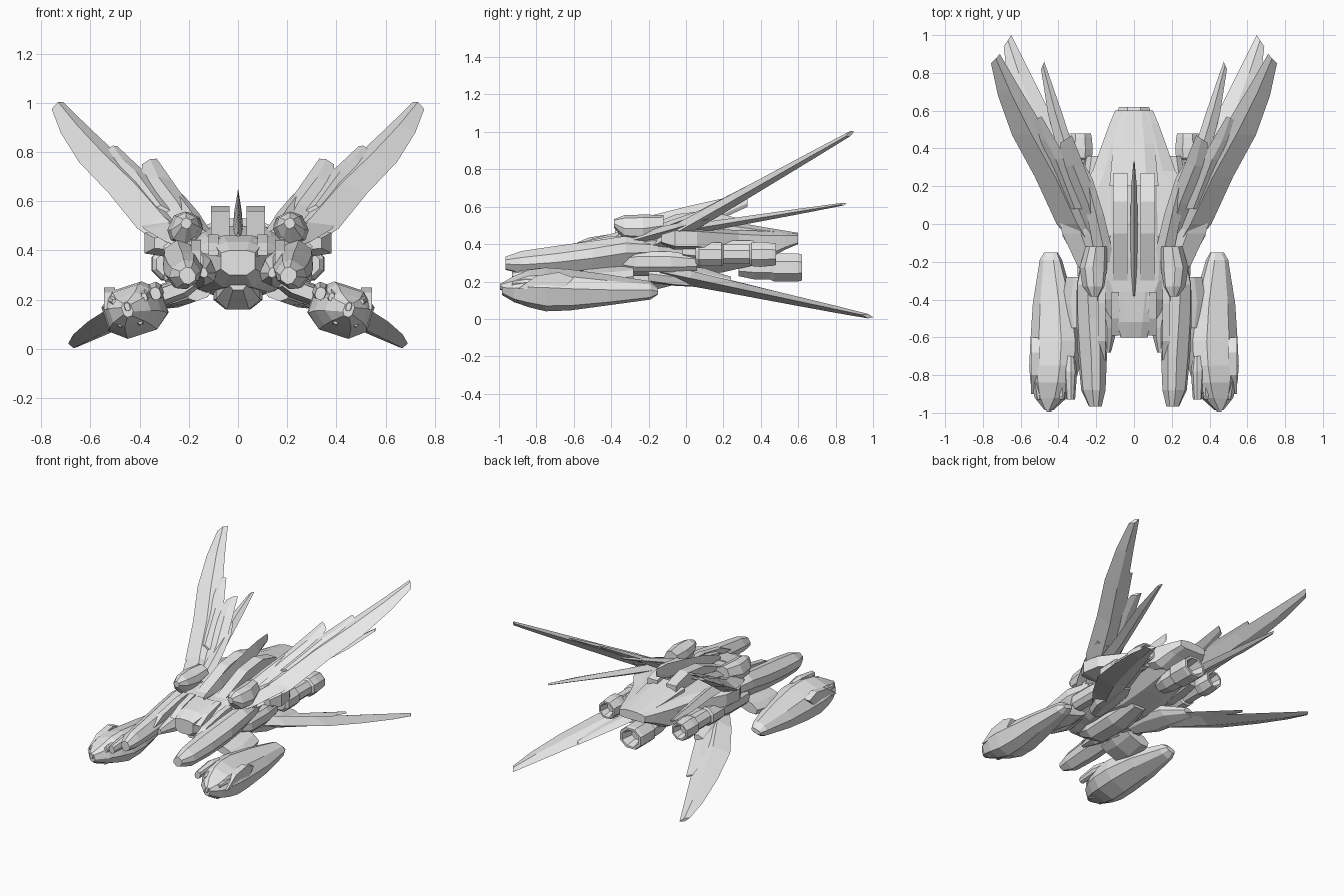
import bpy, bmesh, math

mat = bpy.data.materials.new("light_grey")
mat.diffuse_color = (0.8, 0.8, 0.8, 1)


def loft(name, rings, mirror=True, closed_ends=True):
    """Skin a list of equal-length point rings, optionally copied to -x."""
    bm = bmesh.new()
    for s in ((1, -1) if mirror else (1,)):
        vs = [[bm.verts.new((s * p[0], p[1], p[2])) for p in r] for r in rings]
        n = len(vs[0])
        for a, b in zip(vs, vs[1:]):
            for i in range(n):
                j = (i + 1) % n
                bm.faces.new((a[i], a[j], b[j], b[i]))
        if closed_ends:
            bm.faces.new(vs[0][::-1])
            bm.faces.new(vs[-1])
    bmesh.ops.recalc_face_normals(bm, faces=bm.faces)
    me = bpy.data.meshes.new(name)
    bm.to_mesh(me)
    bm.free()
    me.materials.append(mat)
    ob = bpy.data.objects.new(name, me)
    bpy.context.collection.objects.link(ob)
    return ob


def section(y, cx, cz, a, b, tilt=0, c=0.5):
    """Chamfered box ring across y; tilt turns it."""
    t = math.radians(tilt)
    pts = []
    for u, v in ((1, c), (c, 1), (-c, 1), (-1, c), (-1, -c), (-c, -1), (c, -1), (1, -c)):
        px, pz = u * a, v * b
        pts.append((cx + px * math.cos(t) - pz * math.sin(t), y,
                    cz + px * math.sin(t) + pz * math.cos(t)))
    return pts


def hull(name, stations, mirror=False, tilt=0, c=0.5):
    """stations: (y, centre x, half width, low z, high z)"""
    return loft(name, [section(y, cx, (lo + hi) / 2, w, (hi - lo) / 2, tilt, c)
                       for y, cx, w, lo, hi in stations], mirror)


def blade(name, stations, z0, slope, thick):
    """Diamond-section feather lying in the plane z = z0 + slope*y.
    stations: (inner x, inner y, outer x, outer y)"""
    rings = []
    for k, (xi, yi, xo, yo) in enumerate(stations):
        t = thick * (1 - 0.75 * k / (len(stations) - 1))
        xm, ym = xi * .55 + xo * .45, yi * .55 + yo * .45
        zm = z0 + slope * ym
        rings.append([(xi, yi, z0 + slope * yi), (xm, ym, zm + t),
                      (xo, yo, z0 + slope * yo), (xm, ym, zm - t)])
    return loft(name, rings)


def engine(name, cx, cz, prof, sx=1.0, mirror=True):
    """Eight-sided stepped barrel, prof: (y, radius)"""
    rings = [[(cx + sx * r * math.cos(math.pi * (i + .5) / 4), y,
               cz + r * math.sin(math.pi * (i + .5) / 4)) for i in range(8)] for y, r in prof]
    return loft(name, rings, mirror)


def side_plate(name, outline, x0, x1, mirror=True):
    """Profile in (y, z) extruded between two x values"""
    return loft(name, [[(x, y, z) for y, z in outline] for x in (x0, x1)], mirror)


# central body
hull("fuselage", [(-.60, 0, .07, .30, .40), (-.50, 0, .12, .25, .43), (-.40, 0, .19, .24, .45),
                  (-.30, 0, .26, .23, .46), (-.18, 0, .27, .23, .48), (0, 0, .21, .22, .50),
                  (.2, 0, .18, .25, .50), (.42, 0, .15, .30, .48)])
hull("rear_hull", [(-.13, 0, .34, .40, .46), (-.06, 0, .38, .37, .49), (.06, 0, .36, .37, .485),
                   (.28, 0, .22, .33, .475), (.42, 0, .17, .31, .47), (.53, 0, .13, .37, .46),
                   (.60, 0, .10, .40, .455)], c=.7)
hull("rear_cap", [(.20, 0, .13, .42, .53), (.42, 0, .11, .42, .49), (.60, 0, .08, .42, .46)])
hull("belly_keel", [(-.52, 0, .04, .24, .34), (-.38, 0, .09, .16, .32), (-.15, 0, .10, .16, .32),
                    (.05, 0, .07, .21, .32)])

# head with brow and cheeks
hull("head_brow", [(-.60, 0, .07, .36, .40), (-.52, 0, .09, .36, .435), (-.36, 0, .12, .38, .46)])
side_plate("head_crest", [(-.59, .38), (-.50, .43), (-.36, .465), (-.36, .40)], .08, .12)
hull("cheek", [(-.68, .14, .015, .29, .33), (-.55, .14, .045, .26, .37), (-.35, .17, .07, .25, .42)], True, -25)

# dorsal fin and back plates
loft("dorsal_fin", [[(w, y, lo), (0, y, hi), (-w, y, lo), (0, y, lo - .02)] for y, lo, hi, w in
                    ((-.38, .46, .48, .005), (-.2, .47, .55, .018), (0, .50, .60, .02),
                     (.2, .56, .645, .015), (.33, .62, .655, .003))], False)
side_plate("back_plate", [(-.30, .46), (-.2, .50), (-.05, .56), (.12, .58), (.27, .54), (.27, .46)], .035, .11)
hull("shoulder_block", [(-.385, .21, .02, .49, .53), (-.33, .215, .05, .43, .55),
                        (-.23, .215, .065, .42, .55), (-.12, .20, .05, .45, .55)], True, 25)
hull("hip_block", [(-.36, .23, .02, .28, .33), (-.27, .25, .05, .25, .36), (-.08, .25, .05, .25, .36),
                   (.06, .24, .03, .26, .34)], True)

# engines
engine("side_engine", .285, .345, [(.05, .05), (.07, .068), (.19, .068), (.20, .056), (.34, .056), (.35, .068),
                                   (.40, .072), (.46, .066), (.48, .062), (.48, .05), (.42, .035)])
engine("centre_engine", 0, .275, [(.28, .05), (.37, .07), (.45, .07), (.47, .081), (.60, .081), (.62, .075),
                                  (.62, .06), (.54, .04)], 1.15, False)
hull("engine_mount", [(-.02, .22, .06, .32, .42), (.12, .22, .07, .30, .42), (.36, .20, .05, .32, .42)], True)

# upper wings: long blade plus shorter feathers
blade("upper_wing", [(.15, -.16, .27, -.17), (.21, .0, .41, .0), (.33, .25, .525, .25),
                     (.46, .48, .645, .47), (.60, .71, .72, .68), (.71, .90, .757, .85)], .49, .57, .055)
blade("inner_feather", [(.13, -.12, .24, -.12), (.19, .12, .31, .10), (.27, .32, .39, .30),
                        (.33, .47, .39, .43)], .505, .57, .035)
blade("middle_feather", [(.26, .08, .38, .08), (.36, .35, .48, .33), (.42, .45, .53, .44),
                         (.49, .57, .53, .55)], .51, .55, .03)
blade("long_feather", [(.18, -.05, .30, -.05), (.28, .28, .37, .26), (.385, .60, .455, .58),
                       (.475, .86, .492, .82)], .475, .165, .03)
blade("small_feather", [(.10, -.2, .20, -.2), (.16, .05, .25, .05), (.22, .24, .28, .22),
                        (.27, .33, .29, .31)], .535, .37, .025)
blade("wing_root", [(.14, -.34, .22, -.34), (.16, -.22, .30, -.22), (.2, -.05, .38, -.05),
                    (.28, .12, .42, .12)], .50, .28, .05)

# lower wings
blade("lower_wing", [(.12, -.10, .24, -.14), (.19, .05, .37, .02), (.31, .30, .52, .25),
                     (.44, .58, .61, .52), (.56, .82, .67, .77), (.65, 1.0, .69, .94)], .222, -.213, .048)
blade("lower_feather", [(.10, -.05, .2, -.08), (.2, .15, .32, .1), (.32, .4, .42, .36),
                        (.42, .6, .45, .57)], .24, -.215, .03)
hull("lower_wing_root", [(-.20, .16, .05, .20, .28), (-.06, .19, .09, .19, .28), (.10, .22, .08, .18, .26),
                         (.24, .27, .04, .17, .22)], True, -20)

# inner front prongs
hull("inner_prong", [(-.965, .205, .03, .265, .33), (-.88, .215, .06, .25, .355), (-.70, .22, .072, .255, .38),
                     (-.50, .225, .072, .26, .41), (-.32, .225, .065, .27, .44), (-.15, .21, .05, .30, .42)], True, -35)
side_plate("prong_ridge", [(-.72, .35), (-.62, .40), (-.42, .44), (-.25, .45), (-.25, .38)], .15, .19)

# outer forelimbs tapering to a beaked claw
hull("forelimb", [(-.15, .44, .035, .135, .165), (-.19, .44, .055, .11, .195), (-.42, .425, .105, .085, .225),
                  (-.62, .415, .125, .06, .25), (-.75, .42, .125, .055, .26), (-.84, .43, .11, .075, .25),
                  (-.92, .44, .08, .10, .22), (-.985, .45, .02, .13, .19)], True, -18)
hull("forelimb_strut", [(-.55, .27, .09, .21, .26), (-.42, .27, .11, .19, .27), (-.28, .26, .10, .21, .28)], True, -20)
side_plate("forelimb_guard", [(-.90, .16), (-.80, .23), (-.68, .25), (-.60, .22), (-.66, .16)], .50, .545)
for k, (x, z, y0) in enumerate([(.38, .215, -.93), (.45, .175, -.995), (.50, .19, -.93),
                                (.40, .12, -.92), (.48, .11, -.92)]):
    hull("claw_%d" % (k + 1), [(y0, x, .010, z - .02, z + .012), (y0 + .08, x, .026, z - .028, z + .028),
                               (-.72, x, .03, z - .03, z + .03)], True, -20)
hull("claw_block", [(-.93, .335, .02, .20, .25), (-.78, .335, .03, .20, .27), (-.70, .335, .02, .21, .26)], True, -20)
